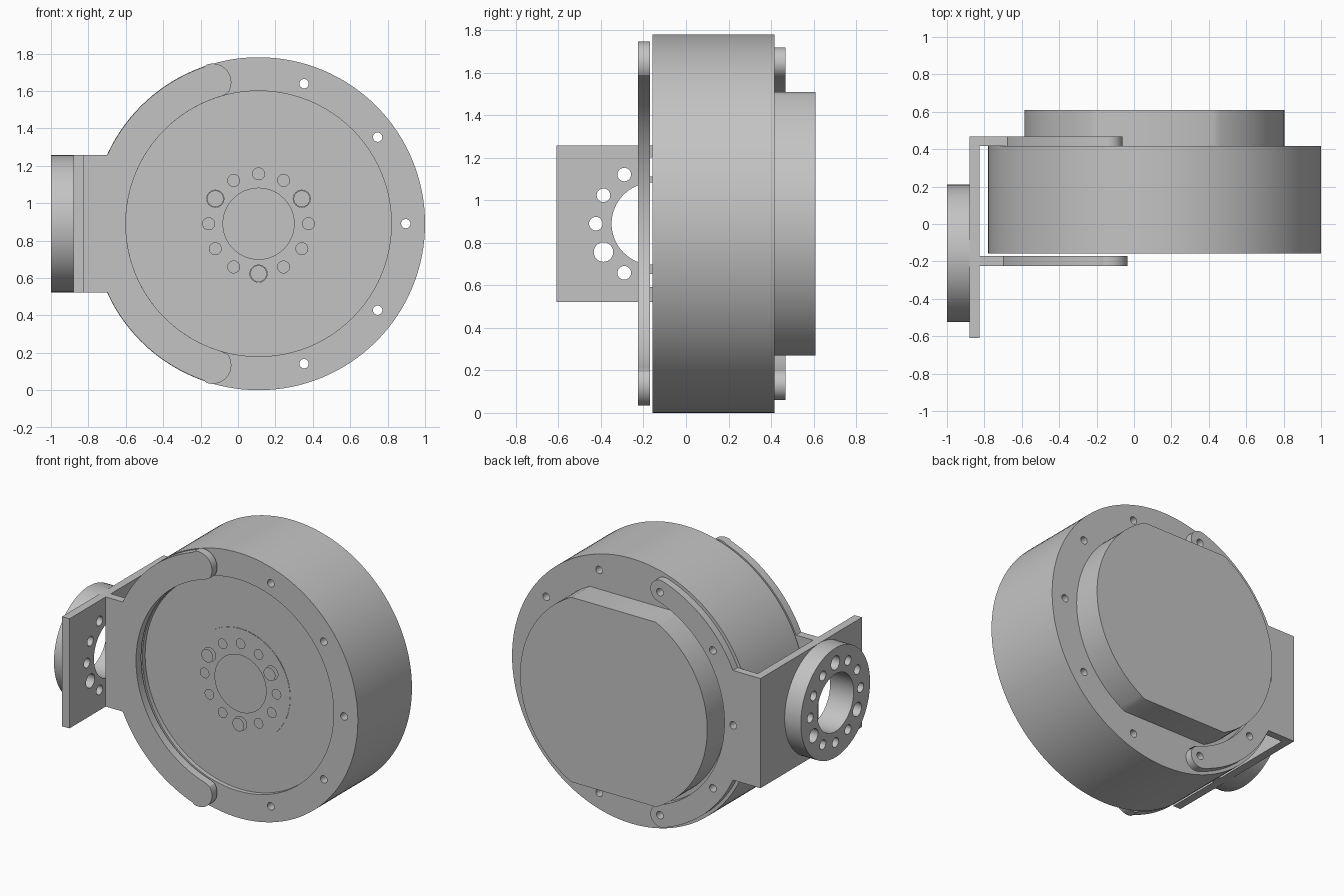
import bpy
from math import sin, cos, asin, radians, degrees, pi

if "Cube" in bpy.data.objects:
    bpy.data.objects.remove(bpy.data.objects["Cube"], do_unlink=True)

grey = bpy.data.materials.new("plain grey")
grey.use_nodes = True
grey.diffuse_color = (0.55, 0.55, 0.55, 1)
grey.node_tree.nodes["Principled BSDF"].inputs["Base Color"].default_value = (0.55, 0.55, 0.55, 1)

CX, CZ = 0.11, 0.89          # drum axis
FRONT, BACK = -0.157, 0.417  # drum faces
POCKET = -0.097              # floor of the blind holes
AXIS_Y = (pi / 2, 0, 0)
AXIS_X = (pi / 2, 0, pi / 2)


def arc(c, r, a0, a1, n):
    """Points on an arc, angles in degrees."""
    steps = [radians(a0 + (a1 - a0) * i / n) for i in range(n + 1)]
    return [(c[0] + r * cos(a), c[1] + r * sin(a)) for a in steps]


def circle(c, r, n=96):
    return arc(c, r, 0, 360, n)[:-1]


def polar(c, r, a):
    return (c[0] + r * cos(radians(a)), c[1] + r * sin(radians(a)))


def solid(name, loops, start, end, axis=AXIS_Y):
    """Extrude an outline with holes between two positions on an axis."""
    curve = bpy.data.curves.new(name, 'CURVE')
    curve.dimensions = '2D'
    curve.fill_mode = 'BOTH'
    curve.extrude = (end - start) / 2
    for loop in loops:
        s = curve.splines.new('POLY')
        s.points.add(len(loop) - 1)
        for p, (u, v) in zip(s.points, loop):
            p.co = (u, v, 0, 1)
        s.use_cyclic_u = True
    ob = bpy.data.objects.new(name, curve)
    bpy.context.scene.collection.objects.link(ob)
    mid = (start + end) / 2
    ob.location = (0, mid, 0) if axis == AXIS_Y else (mid, 0, 0)
    ob.rotation_euler = axis
    bpy.ops.object.select_all(action='DESELECT')
    ob.select_set(True)
    bpy.context.view_layer.objects.active = ob
    bpy.ops.object.convert(target='MESH')
    ob = bpy.context.object
    bpy.ops.object.mode_set(mode='EDIT')
    bpy.ops.mesh.select_all(action='SELECT')
    bpy.ops.mesh.remove_doubles(threshold=0.0001)
    bpy.ops.mesh.normals_make_consistent(inside=False)
    bpy.ops.object.mode_set(mode='OBJECT')
    bpy.ops.object.shade_smooth_by_angle(angle=radians(30))
    ob.data.materials.clear()
    ob.data.materials.append(grey)
    return ob


def bolt_circle(c, big_angles):
    """Twelve holes, three of them larger."""
    return [circle(polar(c, 0.267, a), 0.046 if a in big_angles else 0.032, 24)
            for a in range(0, 360, 30)]


def arm_outline(outer, inner, cap, cap_end):
    """C-shaped arm with rounded tips and a square tab on the -x side."""
    tip = polar((0, 0), 0.795, 108)
    join = 180 - degrees(asin(0.368 / outer))
    half = arc((0, 0), inner, 180, 106, 36)
    half += arc(tip, cap, cap_end, 108, 20)
    half += arc((0, 0), outer, 109, join, 24)
    half += [(-0.825 - CX, 0.368)]
    half += [(x, -z) for x, z in reversed(half[1:])]
    return [(x + CX, z + CZ) for x, z in half]


axis = (CX, CZ)
case_holes = [circle(polar(axis, 0.787, a), 0.025, 20) for a in range(0, 360, 36)]

# Drum: outer case, inner core, front face disc
solid("drum_case", [circle(axis, 0.89, 128), circle(axis, 0.71)] + case_holes, FRONT, BACK)
solid("drum_core", [circle(axis, 0.71)], POCKET, BACK)
solid("face_disc", [circle(axis, 0.71), circle(axis, 0.368)], POCKET, FRONT - 0.002)

# Output hub with bolt circle and three locating pins
pins = (30, 150, 270)
solid("output_hub", [circle(axis, 0.368), circle(axis, 0.19, 64)] + bolt_circle(axis, pins),
      POCKET, FRONT - 0.006)
for i, a in enumerate(pins):
    solid(f"hub_pin_{i + 1}", [circle(polar(axis, 0.267, a), 0.044, 24)], POCKET, -0.21)

# Rear cover: disc with flats on top and bottom
flat = degrees(asin(0.62 / 0.695))
solid("rear_cover", [arc(axis, 0.695, -flat, flat, 40) + arc(axis, 0.695, 180 - flat, 180 + flat, 40)],
      BACK, 0.61)

# Bracket: front arm, rear arm with screw holes, side plate
solid("front_arm", [arm_outline(0.888, 0.71, 0.1, -35)], -0.225, -0.17)
arm_holes = [circle(polar(axis, 0.787, a), 0.025, 20) for a in range(108, 253, 36)]
solid("rear_arm", [arm_outline(0.868, 0.722, 0.073, -72)] + arm_holes, BACK, 0.467)

mount = (-0.157, CZ)
mount_holes = [circle(mount, 0.193, 64)] + bolt_circle(mount, (90, 210, 330))
z0, z1 = CZ - 0.368, CZ + 0.368
solid("side_plate", [[(-0.61, z0), (0.467, z0), (0.467, z1), (-0.61, z1)]] + mount_holes,
      -0.88, -0.825, AXIS_X)
solid("mounting_ring", [circle(mount, 0.367)] + mount_holes, -1.0, -0.88, AXIS_X)
